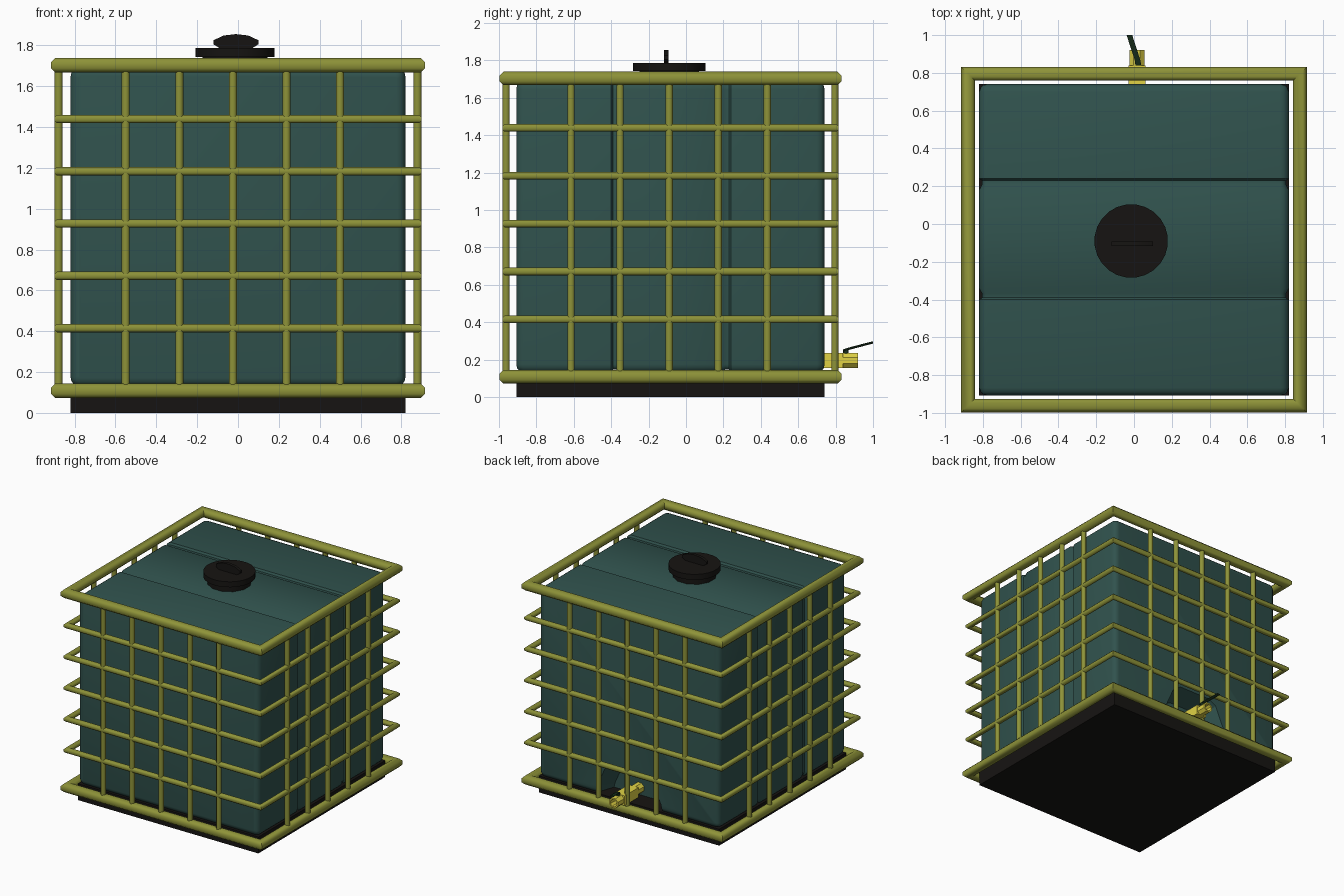
import bpy, bmesh, math
from mathutils import Vector

if "Cube" in bpy.data.objects:
    bpy.data.objects.remove(bpy.data.objects["Cube"])

CY = -0.083  # centre of tank and cage in y


def material(name, rgb):
    m = bpy.data.materials.new(name)
    m.diffuse_color = (*rgb, 1)
    m.use_nodes = True
    m.node_tree.nodes["Principled BSDF"].inputs["Base Color"].default_value = m.diffuse_color
    return m


GREEN = material("tank_green", (0.03, 0.085, 0.075))
OLIVE = material("cage_olive", (0.27, 0.29, 0.04))
BLACK = material("black", (0.008, 0.007, 0.006))
YELLOW = material("valve_yellow", (0.75, 0.65, 0.06))
DARK = material("lever_green", (0.01, 0.03, 0.012))


def loft(name, rings, mat, cyclic=False, smooth=40):
    """Skin a list of equal-length point rings; cap the ends unless cyclic."""
    bm = bmesh.new()
    vs = [[bm.verts.new(p) for p in r] for r in rings]
    n = len(vs[0])
    for i in range(len(vs) if cyclic else len(vs) - 1):
        a, b = vs[i], vs[(i + 1) % len(vs)]
        for j in range(n):
            bm.faces.new((a[j], a[(j + 1) % n], b[(j + 1) % n], b[j]))
    if not cyclic:
        bm.faces.new(vs[0][::-1])
        bm.faces.new(vs[-1])
    bmesh.ops.recalc_face_normals(bm, faces=bm.faces[:])
    me = bpy.data.meshes.new(name)
    bm.to_mesh(me)
    bm.free()
    ob = bpy.data.objects.new(name, me)
    bpy.context.collection.objects.link(ob)
    if mat:
        me.materials.append(mat)
    if smooth:
        bpy.ops.object.select_all(action='DESELECT')
        bpy.context.view_layer.objects.active = ob
        ob.select_set(True)
        bpy.ops.object.shade_smooth_by_angle(angle=math.radians(smooth))
    return ob


def circle(r, n):
    return [(r * math.cos(math.tau * (k + .5) / n), r * math.sin(math.tau * (k + .5) / n)) for k in range(n)]


def tube(name, p, q, r, mat, n=8, smooth=50):
    p, q = Vector(p), Vector(q)
    rot = (q - p).to_track_quat('Z', 'Y')
    return loft(name, [[c + rot @ Vector((u, v, 0)) for u, v in circle(r, n)] for c in (p, q)], mat, smooth=smooth)


def rail_loop(name, z, half, r):
    """Square rail with mitred corners."""
    rings = [[(sx * (half + u), CY + sy * (half + u), z + v) for u, v in circle(r, 8)]
             for sx, sy in ((-1, -1), (1, -1), (1, 1), (-1, 1))]
    return loft(name, rings, OLIVE, cyclic=True, smooth=50)


def disc_stack(name, x, y, profile, n, mat):
    return loft(name, [[(x + u, y + v, z) for u, v in circle(r, n)] for r, z in profile], mat)


def box(name, x0, x1, y0, y1, z0, z1, mat):
    return loft(name, [[(x0, y0, z), (x1, y0, z), (x1, y1, z), (x0, y1, z)] for z in (z0, z1)], mat, smooth=0)


# Tank: rounded square section swept along y, with two shallow grooves
def section(y, inset, half_x=0.82, z0=0.13, z1=1.69, rad=0.045):
    r = max(rad - inset, 0.012)
    hx, hz, cz = half_x - inset - r, (z1 - z0) / 2 - inset - r, (z0 + z1) / 2
    pts = []
    for q, (sx, sz) in enumerate(((1, 1), (-1, 1), (-1, -1), (1, -1))):
        for k in range(5):
            a = math.pi / 2 * (q + k / 4)
            pts.append((sx * hx + r * math.cos(a), y, cz + sz * hz + r * math.sin(a)))
    return pts


stations = [(-.907, .04), (-.902, .022), (-.89, .008), (-.867, 0),
            (-.40, 0), (-.39, .016), (-.37, .016), (-.34, 0),
            (.18, 0), (.21, .016), (.23, .016), (.24, 0),
            (.70, 0), (.723, .008), (.735, .022), (.74, .04)]
tank = loft("tank", [section(y, d) for y, d in stations], GREEN, smooth=35)

# Outlet recess at the lower back of the tank
arch = [(-.33, .05), (.33, .05), (.30, .20), (.22, .38), (.15, .42), (-.15, .42), (-.22, .38), (-.30, .20)]
cutter = loft("recess_cutter", [[(x * s, y, .05 + (z - .05) * s) for x, z in arch]
                                for y, s in ((.58, .8), (.80, 1.03))], None, smooth=0)
cutter.hide_render = True
cutter.hide_viewport = True
cut = tank.modifiers.new("outlet_recess", 'BOOLEAN')
cut.operation = 'DIFFERENCE'
cut.solver = 'EXACT'
cut.object = cutter

# Base pallet
box("base", -.82, .82, -.907, .74, 0, .135, BLACK)

# Cage: heavy top and bottom frames, five thin hoops, upright bars on four sides
H = 0.879
rail_loop("top_frame", 1.703, H, .039)
rail_loop("bottom_frame", .108, H, .039)
for i in range(5):
    rail_loop(f"hoop_{i + 1}", .415 + .256 * i, H, .022)
for i in range(5):
    t = -.55 + .2625 * i
    for label, s in (("front", -1), ("back", 1)):
        y = CY + s * H
        tube(f"{label}_bar_{i + 1}", (t, y, .1), (t, y, 1.7), .021, OLIVE)
    for label, s in (("left", -1), ("right", 1)):
        y = t - .065
        tube(f"{label}_bar_{i + 1}", (s * H, y, .1), (s * H, y, 1.7), .021, OLIVE)

# Filler lid with neck and grip
LX, LY = -.015, -.09
disc_stack("filler_neck", LX, LY, [(.165, 1.67), (.165, 1.745)], 12, BLACK)
disc_stack("lid", LX, LY, [(.195, 1.742), (.195, 1.787)], 24, BLACK)
grip = [(-.08, 1.78), (.06, 1.78), (.10, 1.805), (.10, 1.825), (.05, 1.848),
        (-.01, 1.855), (-.07, 1.848), (-.12, 1.825), (-.12, 1.805)]
loft("lid_grip", [[(x, LY + d, z) for x, z in grip] for d in (-.027, -.003)], BLACK)

# Outlet valve: hollow spout, collar and lever
VX, VZ = .015, .195
spout = [[(VX + u, y, VZ + v) for u, v in circle(r, 8)]
         for y, r in ((.56, .043), (.92, .043), (.92, .030), (.80, .030))]
loft("valve_spout", spout, YELLOW, smooth=30)
box("valve_body", VX - .045, VX + .045, .66, .84, .155, .236, YELLOW)
tube("lever_stem", (.02, .855, .22), (.02, .855, .255), .016, DARK)
lever = [[(x + u * 1.6, y, z + v * .7) for u, v in circle(.010, 8)]
         for x, y, z in ((.024, .84, .248), (.018, .87, .258), (-.018, .98, .287), (-.024, 1.0, .292))]
loft("lever", lever, DARK)
